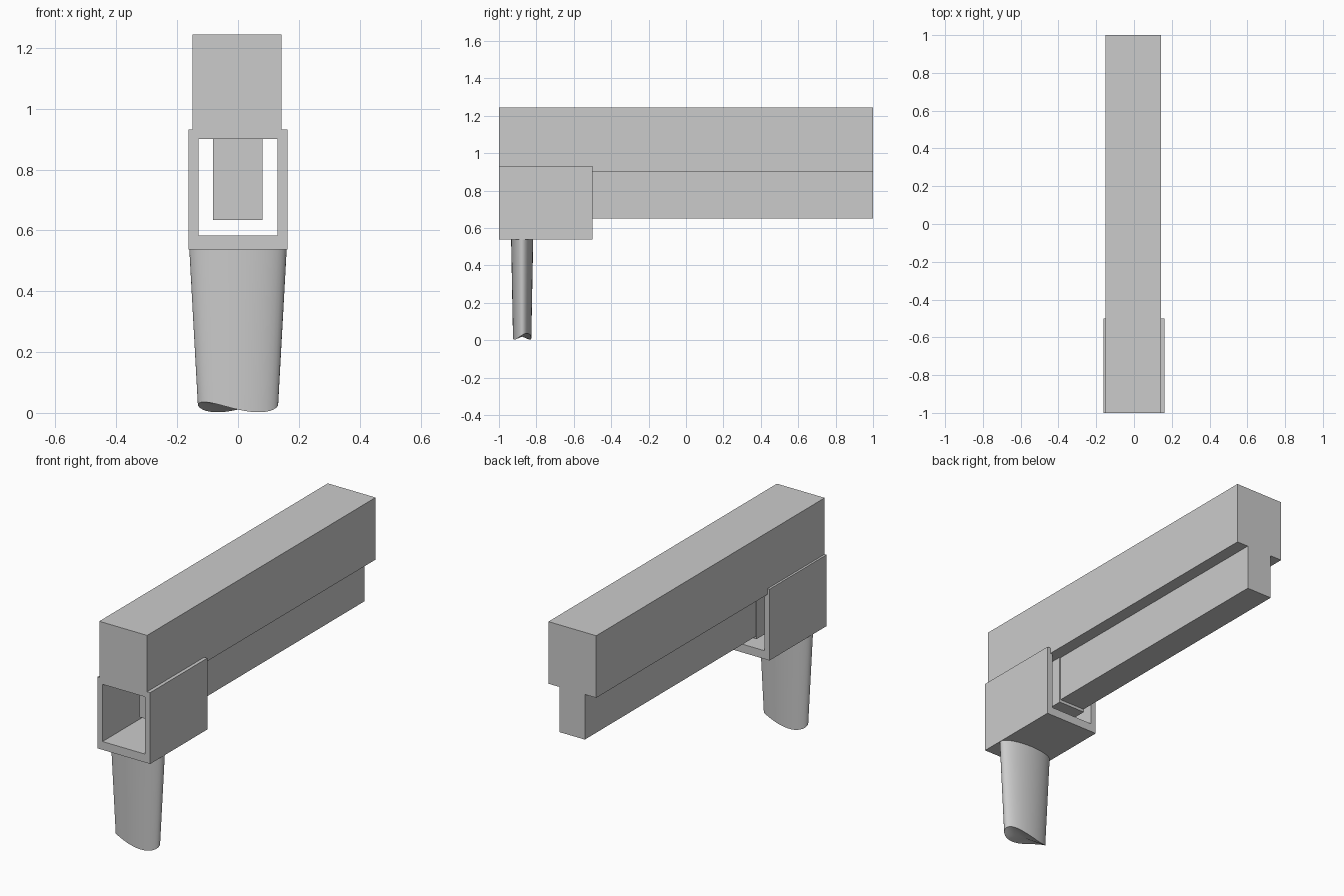
import bpy
import bmesh
from math import sin, cos, tau

cube = bpy.data.objects.get("Cube")
if cube:
    bpy.data.objects.remove(cube, do_unlink=True)

grey = bpy.data.materials.new("plain grey")
grey.use_nodes = True
colour = (0.6, 0.6, 0.6, 1)
grey.diffuse_color = colour
grey.node_tree.nodes["Principled BSDF"].inputs["Base Color"].default_value = colour


def finish(name, bm):
    bmesh.ops.recalc_face_normals(bm, faces=bm.faces)
    mesh = bpy.data.meshes.new(name)
    bm.to_mesh(mesh)
    bm.free()
    mesh.materials.append(grey)
    obj = bpy.data.objects.new(name, mesh)
    bpy.context.collection.objects.link(obj)
    return obj


def extrude_profile(name, profile, y0, y1):
    """Sweep an x-z outline from y0 to y1."""
    bm = bmesh.new()
    front = bm.faces.new([bm.verts.new((x, y0, z)) for x, z in profile])
    swept = bmesh.ops.extrude_face_region(bm, geom=[front], use_keep_orig=True)
    verts = [v for v in swept["geom"] if isinstance(v, bmesh.types.BMVert)]
    bmesh.ops.translate(bm, verts=verts, vec=(0, y1 - y0, 0))
    return finish(name, bm)


def block(name, x0, x1, y0, y1, z0, z1):
    return extrude_profile(name, [(x0, z0), (x1, z0), (x1, z1), (x0, z1)], y0, y1)


# Long upper beam, the rail below it, and the tongue reaching into the sleeve
block("upper_beam", -0.15, 0.143, -1, 1, 0.9, 1.244)
block("lower_rail", -0.08, 0.074, -0.5, 1, 0.65, 0.9)
block("rail_tongue", -0.082, 0.08, -0.745, -0.5, 0.634, 0.9)

# Open sleeve: a channel whose walls are rebated to cradle the beam
outer, inner, floor, shelf, rim = 0.162, 0.13, 0.583, 0.9, 0.932
extrude_profile("sleeve", [
    (-outer, 0.537), (outer, 0.537), (outer, rim), (0.143, rim), (0.143, shelf),
    (inner, shelf), (inner, floor), (-inner, floor), (-inner, shelf),
    (-0.15, shelf), (-0.15, rim), (-outer, rim)], -1, -0.5)

# Tapered oval handle with a twisted, wavy lower end
bm = bmesh.new()
SIDES, CENTRE_Y = 40, -0.876
top, bottom = [], []
for i in range(SIDES):
    t = tau * i / SIDES
    wave = 0.019 + 0.008 * cos(2 * t) + 0.015 * sin(2 * t)
    top.append(bm.verts.new((0.16 * cos(t), CENTRE_Y + 0.059 * sin(t), 0.537)))
    bottom.append(bm.verts.new((0.132 * cos(t), CENTRE_Y + 0.049 * sin(t), wave)))
hub = bm.verts.new((0, CENTRE_Y, 0.019))
bm.faces.new(top)
for i in range(SIDES):
    j = (i + 1) % SIDES
    bm.faces.new((top[i], bottom[i], bottom[j], top[j]))
    bm.faces.new((bottom[i], hub, bottom[j]))
handle = finish("handle", bm)
bpy.ops.object.select_all(action="DESELECT")
handle.select_set(True)
bpy.context.view_layer.objects.active = handle
bpy.ops.object.shade_smooth_by_angle(angle=0.6)
